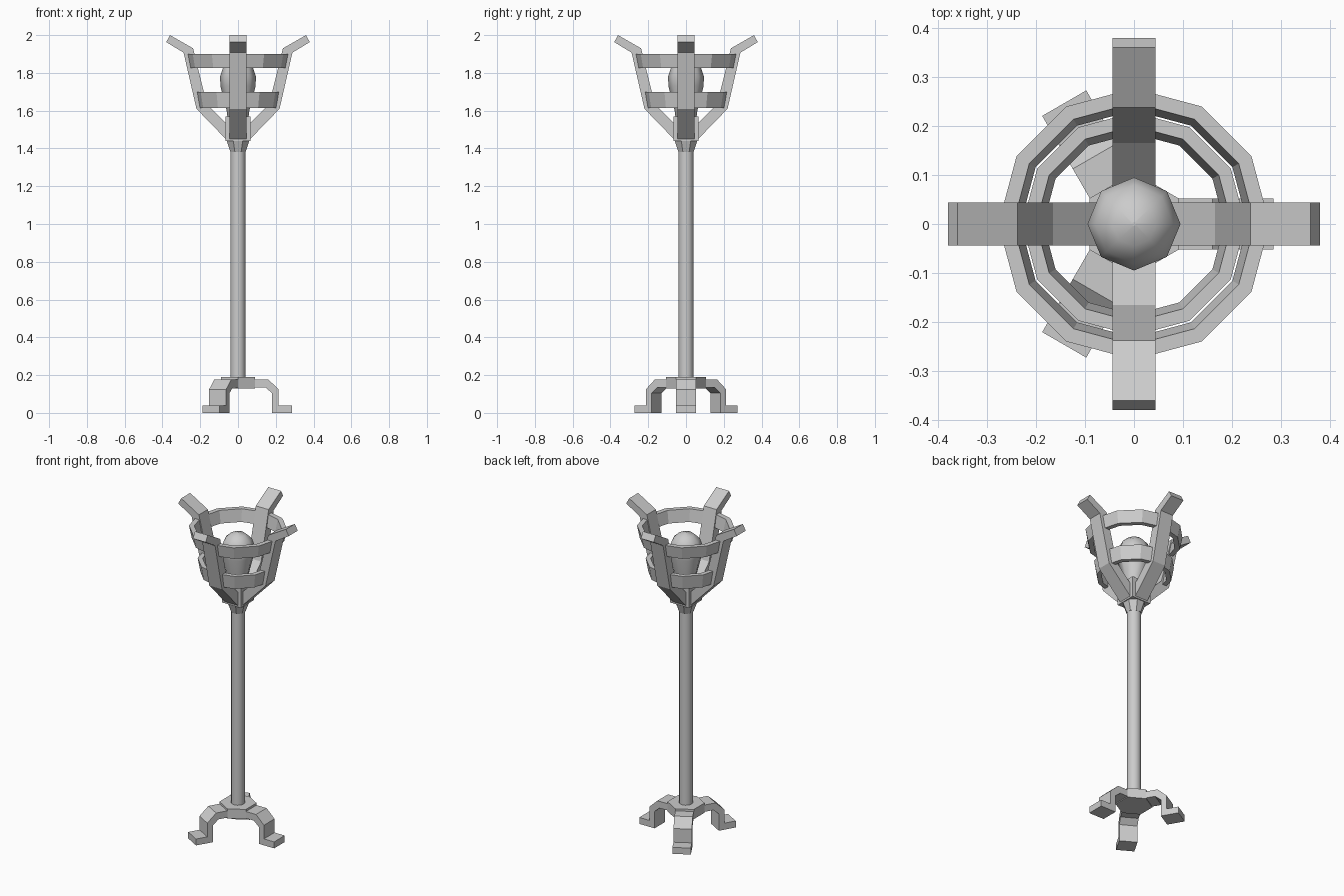
import bpy, math
from mathutils import Matrix

if "Cube" in bpy.data.objects:
    bpy.data.objects.remove(bpy.data.objects["Cube"])


def make(name, verts, faces, smooth=False):
    me = bpy.data.meshes.new(name)
    me.from_pydata(verts, [], faces)
    me.update()
    ob = bpy.data.objects.new(name, me)
    bpy.context.collection.objects.link(ob)
    if smooth:
        for p in me.polygons:
            p.use_smooth = True
    return ob


def lathe(name, prof, n, phase=0.0, closed=False, smooth=False):
    """Revolve (radius, z) points; capped unless the profile is a closed loop."""
    m = len(prof)
    verts = [(r * math.cos(phase + 2 * math.pi * i / n),
              r * math.sin(phase + 2 * math.pi * i / n), z)
             for i in range(n) for r, z in prof]
    faces = []
    for i in range(n):
        a, b = i * m, ((i + 1) % n) * m
        for j in range(m if closed else m - 1):
            k = (j + 1) % m
            faces.append((a + j, b + j, b + k, a + k))
    if not closed:
        faces.append([i * m for i in reversed(range(n))])
        faces.append([i * m + m - 1 for i in range(n)])
    ob = make(name, verts, faces)
    if smooth:
        for p in ob.data.polygons:
            p.use_smooth = len(p.vertices) == 4
    return ob


def strut(name, prof, half, angle):
    """Extrude an (x, z) outline sideways and turn it about the z axis."""
    n = len(prof)
    verts = [(x, -half, z) for x, z in prof] + [(x, half, z) for x, z in prof]
    faces = [tuple(range(n)), tuple(reversed(range(n, 2 * n)))]
    faces += [(i, i + n, (i + 1) % n + n, (i + 1) % n) for i in range(n)]
    ob = make(name, verts, faces)
    ob.data.transform(Matrix.Rotation(angle, 4, 'Z'))
    return ob


# base hub and three stepped feet
lathe("base_hub", [(0.105, 0.13), (0.105, 0.19)], 6, math.pi / 6)
leg = [(0.285, 0), (0.285, 0.04), (0.215, 0.04), (0.215, 0.125), (0.16, 0.177),
       (0.05, 0.177), (0.05, 0.135), (0.145, 0.135), (0.18, 0.105), (0.18, 0)]
for i in range(3):
    strut(f"foot_{i + 1}", leg[::-1], 0.052, i * 2 * math.pi / 3)

# pole and flared collar
lathe("pole", [(0.04, 0.18), (0.04, 1.40)], 12, smooth=True)
lathe("collar", [(0.043, 1.38), (0.068, 1.45)], 8, math.pi / 8)

# square block under the flame bulb
s = math.sqrt(2)
lathe("holder_block", [(0.065 * s, 1.44), (0.065 * s, 1.57)], 4, math.pi / 4)

# bulb
lathe("bulb", [(0.055, 1.56), (0.06, 1.60), (0.093, 1.73), (0.095, 1.78),
               (0.08, 1.825), (0.045, 1.857), (0.004, 1.867)], 8, smooth=True)

# four bent cage arms
arm = [(0.055, 1.44), (0.22, 1.61), (0.288, 1.907), (0.38, 1.963), (0.36, 2.0),
       (0.238, 1.93), (0.165, 1.635), (0.055, 1.525)]
for i in range(4):
    strut(f"cage_arm_{i + 1}", arm, 0.044, i * math.pi / 2)

# two cage rings
lathe("upper_ring", [(0.262, 1.825), (0.277, 1.90), (0.247, 1.90), (0.232, 1.825)],
      12, closed=True)
lathe("lower_ring", [(0.213, 1.615), (0.228, 1.70), (0.200, 1.70), (0.185, 1.615)],
      12, closed=True)
